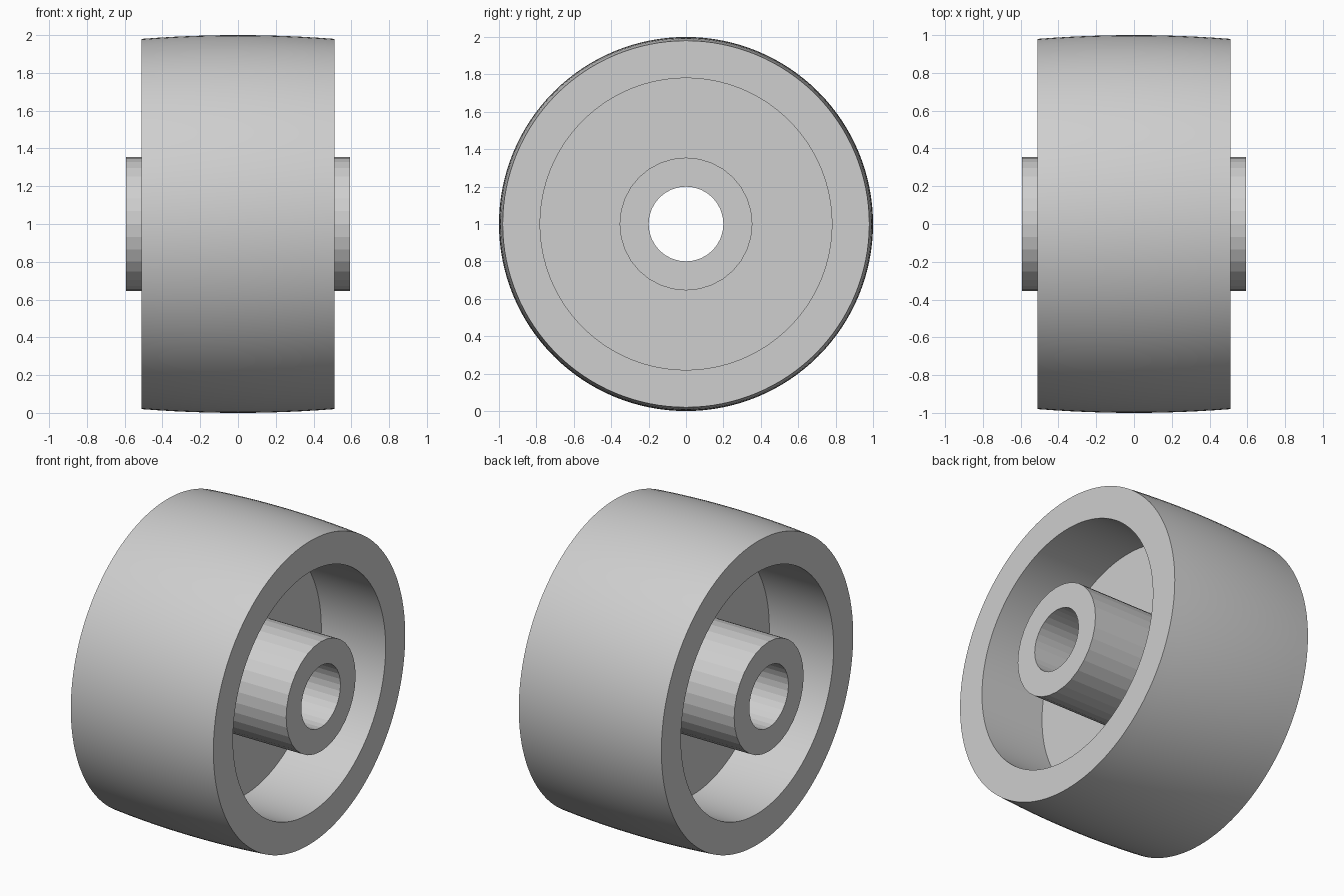
import bpy
import bmesh
import math
from mathutils import Matrix, Vector

cube = bpy.data.objects.get("Cube")
if cube:
    bpy.data.objects.remove(cube)

AXLE_HEIGHT = 1.0
RIM_HALF, HUB_HALF, WEB_HALF = 0.51, 0.593, 0.05
EDGE_R, CROWN_R, INNER_R = 0.98, 1.0, 0.78
HUB_R, BORE_R = 0.355, 0.2

grey = bpy.data.materials.new("light grey")
grey.use_nodes = True
colour = (0.62, 0.62, 0.62, 1)
grey.diffuse_color = colour
grey.node_tree.nodes["Principled BSDF"].inputs["Base Color"].default_value = colour


def lathe(name, profiles, sides, smooth):
    """Revolve (x, radius) profiles about the axle."""
    bm = bmesh.new()
    for profile in profiles:
        rings = []
        for x, r in profile:
            angles = [math.tau * i / sides for i in range(sides)]
            rings.append([bm.verts.new((x, r * math.cos(a), r * math.sin(a)))
                          for a in angles])
        for a, b in zip(rings, rings[1:]):
            for i in range(sides):
                j = (i + 1) % sides
                bm.faces.new((a[i], a[j], b[j], b[i]))
    bmesh.ops.transform(bm, matrix=Matrix.Translation(Vector((0, 0, AXLE_HEIGHT))),
                        verts=bm.verts)
    mesh = bpy.data.meshes.new(name)
    bm.to_mesh(mesh)
    bm.free()
    mesh.materials.append(grey)
    obj = bpy.data.objects.new(name, mesh)
    bpy.context.collection.objects.link(obj)
    if smooth:
        bpy.ops.object.select_all(action="DESELECT")
        obj.select_set(True)
        bpy.context.view_layer.objects.active = obj
        bpy.ops.object.shade_smooth_by_angle(angle=math.radians(30))
    return obj


# Rim: crowned tread, flat sides and inner walls down to the web
steps = 12
tread = []
for i in range(steps + 1):
    t = 1 - 2 * i / steps
    tread.append((RIM_HALF * t, CROWN_R - (CROWN_R - EDGE_R) * t * t))
rim = [(WEB_HALF, INNER_R), (RIM_HALF, INNER_R)] + tread
rim += [(-RIM_HALF, INNER_R), (-WEB_HALF, INNER_R)]
lathe("rim", [rim[::-1]], 128, True)

# Web: thin disc joining rim and hub, its edges tucked into both
lathe("web", [[(WEB_HALF, HUB_R - 0.01), (WEB_HALF, INNER_R + 0.005)][::-1],
              [(-WEB_HALF, INNER_R + 0.005), (-WEB_HALF, HUB_R - 0.01)][::-1]], 128, False)

# Hub: bored sleeve standing slightly proud of the rim
hub = [(WEB_HALF, HUB_R), (HUB_HALF, HUB_R), (HUB_HALF, BORE_R),
       (-HUB_HALF, BORE_R), (-HUB_HALF, HUB_R), (-WEB_HALF, HUB_R)]
lathe("hub", [hub], 32, False)

# Make every surface face outwards: away from the solid it bounds
for obj in [bpy.data.objects[n] for n in ("rim", "web", "hub")]:
    bm = bmesh.new()
    bm.from_mesh(obj.data)
    bm.normal_update()
    for face in bm.faces:
        c = face.calc_center_median()
        radial = Vector((0, c.y, c.z - AXLE_HEIGHT))
        r = radial.length
        if abs(face.normal.x) > 0.9:
            out = Vector((c.x, 0, 0))
        elif r > 0.9 or 0.3 < r < 0.5:
            out = radial
        else:
            out = -radial
        if face.normal.dot(out) < 0:
            face.normal_flip()
    bm.to_mesh(obj.data)
    bm.free()
